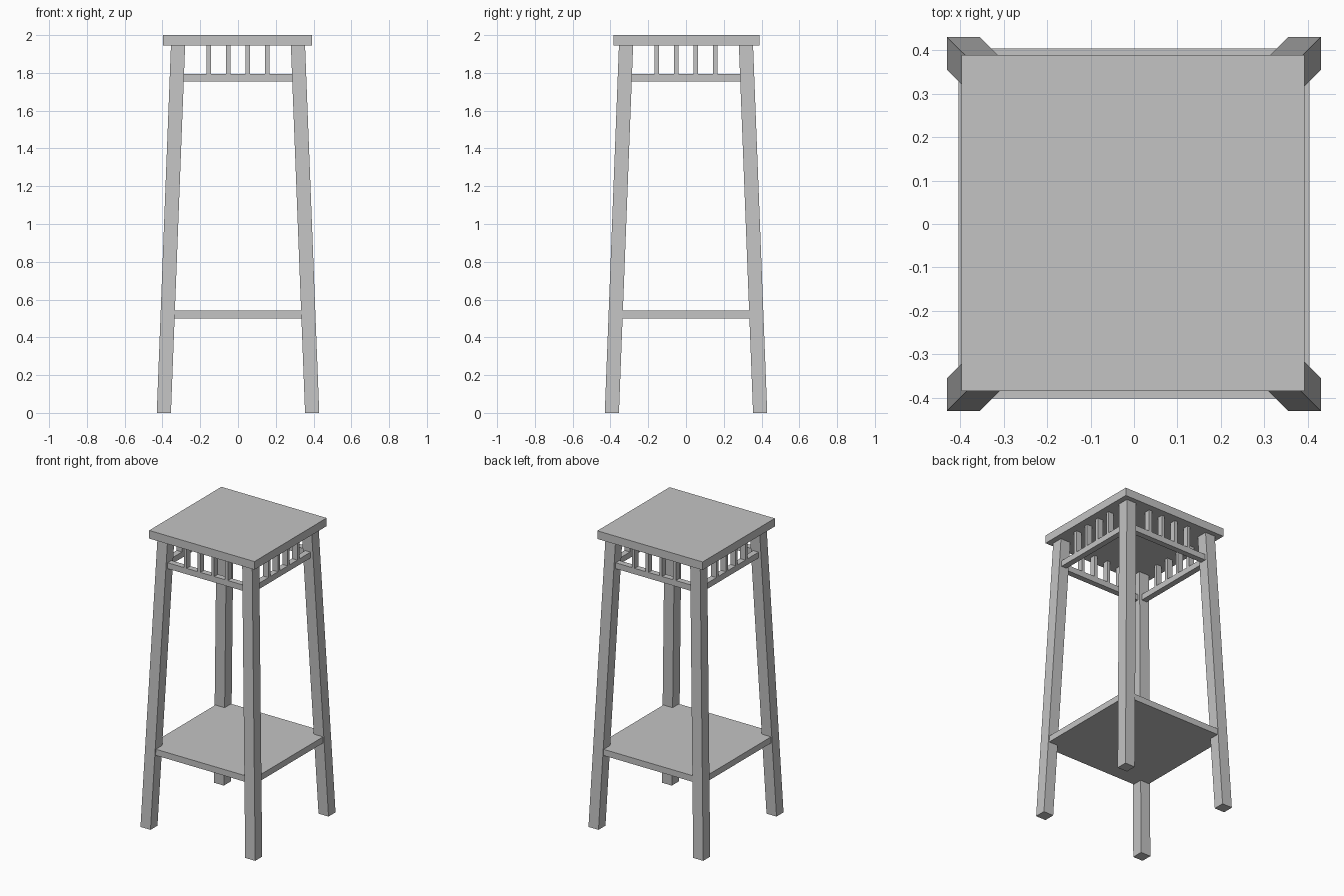
import bpy
import bmesh
from mathutils import Matrix, Vector

cube = bpy.data.objects.get("Cube")
if cube:
    bpy.data.objects.remove(cube, do_unlink=True)

# One plain grey for the whole stand
GREY = (0.55, 0.55, 0.55, 1.0)
grey = bpy.data.materials.new("plain_grey")
grey.use_nodes = True
grey.diffuse_color = GREY
grey.node_tree.nodes["Principled BSDF"].inputs["Base Color"].default_value = GREY

LEG = 0.075          # leg thickness
FOOT = 0.3925        # leg centre at the floor
HEAD = 0.3175        # leg centre under the top
TOP_Z = 1.945        # underside of the top
RAIL_Z = 1.755       # underside of the rails
BAR = 0.04           # rail height and depth
RAIL_Y = 0.324       # rail centre line


def box(name, centre, size, turn=0, shear=None):
    """Box of a given size; shear moves its upper end sideways by (dx, dy)."""
    bm = bmesh.new()
    bmesh.ops.create_cube(bm, size=1)
    bmesh.ops.scale(bm, vec=size, verts=bm.verts)
    if shear:
        for v in bm.verts:
            if v.co.z > 0:
                v.co += Vector((*shear, 0))
    bmesh.ops.translate(bm, vec=centre, verts=bm.verts)
    bmesh.ops.rotate(bm, matrix=Matrix.Rotation(turn, 3, "Z"), verts=bm.verts)
    mesh = bpy.data.meshes.new(name)
    bm.to_mesh(mesh)
    bm.free()
    mesh.materials.append(grey)
    obj = bpy.data.objects.new(name, mesh)
    bpy.context.collection.objects.link(obj)
    return obj


# Table top and lower shelf
box("table_top", (-0.002, 0.002, (TOP_Z + 2) / 2), (0.789, 0.773, 2 - TOP_Z))
box("lower_shelf", (0, 0.001, 0.52), (0.807, 0.806, 0.042))

# Four legs leaning in towards the top
lean = FOOT - HEAD
for front, sy in (("front", -1), ("back", 1)):
    for side, sx in (("left", 1), ("right", -1)):
        box(f"{front}_{side}_leg", (sx * FOOT, sy * FOOT, TOP_Z / 2),
            (LEG, LEG, TOP_Z), shear=(-sx * lean, -sy * lean))

# A rail with four slats on each side
slat_z = RAIL_Z + BAR
for i, side in enumerate(("front", "left", "back", "right")):
    turn = i * 1.5707963
    box(f"{side}_rail", (0, -RAIL_Y, RAIL_Z + BAR / 2), (0.58, BAR, BAR), turn)
    for n in range(4):
        x = (n - 1.5) * 0.103
        box(f"{side}_slat_{n + 1}", (x, -RAIL_Y, (slat_z + TOP_Z) / 2),
            (0.022, BAR, TOP_Z - slat_z), turn)
